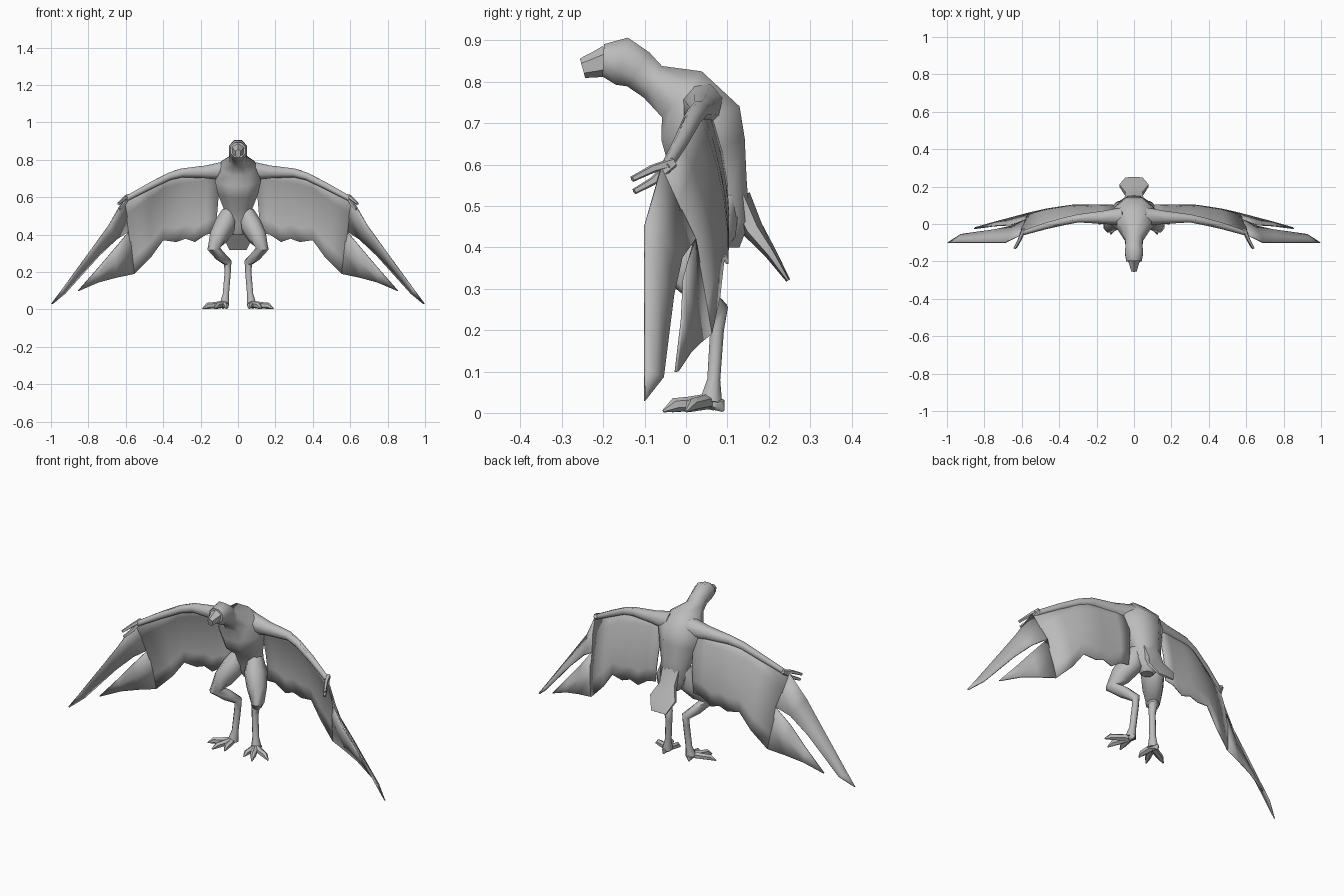
import bpy, math
from mathutils import Vector

cube = bpy.data.objects.get("Cube")
if cube:
    bpy.data.objects.remove(cube, do_unlink=True)

grey = bpy.data.materials.new("plain_grey")
grey.use_nodes = True
GREY = (0.5, 0.5, 0.5, 1)
grey.diffuse_color = GREY
grey.node_tree.nodes["Principled BSDF"].inputs["Base Color"].default_value = GREY


def make(name, verts, faces, mirrored=False, thickness=0, angle=50):
    mesh = bpy.data.meshes.new(name)
    mesh.from_pydata(verts, [], faces)
    mesh.materials.append(grey)
    ob = bpy.data.objects.new(name, mesh)
    bpy.context.collection.objects.link(ob)
    bpy.ops.object.select_all(action='DESELECT')
    ob.select_set(True)
    bpy.context.view_layer.objects.active = ob
    bpy.ops.object.mode_set(mode='EDIT')
    bpy.ops.mesh.select_all(action='SELECT')
    bpy.ops.mesh.normals_make_consistent(inside=False)
    bpy.ops.object.mode_set(mode='OBJECT')
    bpy.ops.object.shade_smooth_by_angle(angle=math.radians(angle))
    if thickness:
        mod = ob.modifiers.new("thickness", 'SOLIDIFY')
        mod.thickness = thickness
        mod.offset = 0
    if mirrored:
        mod = ob.modifiers.new("other_side", 'MIRROR')
        mod.use_mirror_merge = False
    return ob


def tube(name, path, sides=8, mirrored=False, angle=50):
    """Loft along (x, y, z, half width, half depth) stations."""
    pts = [Vector(p[:3]) for p in path]
    verts, faces = [], []
    for i, p in enumerate(path):
        run = (pts[min(i + 1, len(pts) - 1)] - pts[max(i - 1, 0)]).normalized()
        ref = Vector((1, 0, 0)) if abs(run.x) < 0.8 else Vector((0, 1, 0))
        across = (ref - run * ref.dot(run)).normalized()
        deep = run.cross(across)
        for k in range(sides):
            a = 2 * math.pi * (k + 0.5) / sides
            verts.append(pts[i] + (across * math.cos(a) * p[3] + deep * math.sin(a) * p[4]) * 1.06)
    for i in range(len(path) - 1):
        for k in range(sides):
            n = (k + 1) % sides
            a, b = i * sides, (i + 1) * sides
            faces.append((a + k, a + n, b + n, b + k))
    faces.append(tuple(reversed(range(sides))))
    faces.append(tuple(range(len(verts) - sides, len(verts))))
    return make(name, verts, faces, mirrored, angle=angle)


def sheet(name, rows, cuts=4, camber=0.0):
    """Thin panel between leading and trailing points, bowed backward."""
    verts, faces = [], []
    for lead, trail in rows:
        for j in range(cuts + 1):
            t = j / cuts
            p = Vector(lead).lerp(Vector(trail), t)
            p.y += camber * 4 * t * (1 - t)
            verts.append(p)
    w = cuts + 1
    for i in range(len(rows) - 1):
        for j in range(cuts):
            a = i * w + j
            faces.append((a, a + 1, a + w + 1, a + w))
    return make(name, verts, faces, True, 0.006, 35)


# Body, neck and head in one loft; each row is y, z, half width, half depth
spine = [(.10, .40, .03, .03), (.10, .46, .08, .055), (.09, .55, .08, .06),
         (.05, .63, .11, .10), (.035, .70, .125, .105), (-.01, .77, .09, .075),
         (-.08, .80, .05, .045), (-.115, .83, .045, .05), (-.155, .85, .05, .06),
         (-.2, .852, .042, .04)]
tube("body_and_head", [(0, *s) for s in spine])
beak = [(-.19, .85, .036, .036), (-.217, .842, .026, .03), (-.25, .833, .016, .023)]
tube("beak", [(0, *s) for s in beak], 6)

# Fanned tail
tail = [(.125, .52, .055, .03), (.16, .445, .05, .025), (.205, .385, .085, .014), (.247, .32, .05, .005)]
tube("tail", [(0, *s) for s in tail], 6)

# Legs bend forward at the knee and back at the hock
tube("leg", [(.045, .09, .52, .04, .04), (.07, .06, .45, .055, .065), (.105, .02, .385, .048, .055),
             (.13, -.01, .325, .034, .036), (.095, .04, .285, .026, .03), (.055, .08, .25, .022, .022),
             (.055, .075, .2, .017, .017), (.065, .067, .08, .017, .016),
             (.073, .06, .025, .026, .028)], mirrored=True)

# Clawed toes
toes = [("inner_toe", .06, -.035), ("middle_toe", .125, -.055), ("outer_toe", .19, .0), ("rear_toe", .08, .09)]
for name, x, y in toes:
    start, tip = Vector((.073, .055, .028)), Vector((x, y, .004))
    a, b = start.lerp(tip, .45), start.lerp(tip, .75)
    tube(name, [(*start, .018, .018), (a.x, a.y, .022, .016, .016),
                (b.x, b.y, .019, .014, .016), (*tip, .003, .003)], 6, True)

# Wing arms with two small fingers at the wrist
tube("wing_arm", [(.06, .04, .74, .05, .055), (.17, .035, .735, .035, .035), (.3, .03, .73, .022, .024),
                  (.37, .015, .71, .02, .02), (.47, -.01, .66, .017, .018),
                  (.6, -.05, .59, .012, .014)], mirrored=True)
for name, x, y, z in [("upper_finger", .638, -.13, .565), ("lower_finger", .632, -.125, .535)]:
    tube(name, [(.59, -.03, .605, .012, .012), (.61, -.08, z + .025, .01, .01),
                (x, y, z, .007, .007)], 5, True)

# Wing membrane with a ragged trailing edge
sheet("wing", [((.09, .04, .775), (.12, .10, .41)), ((.17, .035, .765), (.17, .10, .40)),
               ((.22, .03, .76), (.23, .10, .36)), ((.27, .025, .753), (.28, .10, .378)),
               ((.33, .02, .745), (.33, .10, .36)), ((.4, .0, .715), (.4, .09, .37)),
               ((.48, -.02, .67), (.465, .08, .28)), ((.61, -.06, .59), (.555, .06, .19))], 5, .022)

# Long flight feathers beyond the wrist
sheet("outer_feather", [((.61, -.06, .59), (.58, .022, .42)), ((.69, -.1, .45), (.65, -.01, .375)),
                        ((.78, -.1, .325), (.745, -.03, .285)), ((.94, -.1, .105), (.925, -.055, .085)),
                        ((.996, -.1, .03), (.992, -.098, .03))], 2)
sheet("inner_feather", [((.58, .022, .42), (.555, .06, .19)), ((.66, -.005, .325), (.65, .035, .17)),
                        ((.745, -.01, .225), (.745, .01, .145)), ((.855, -.025, .1), (.85, -.02, .1))], 2)
